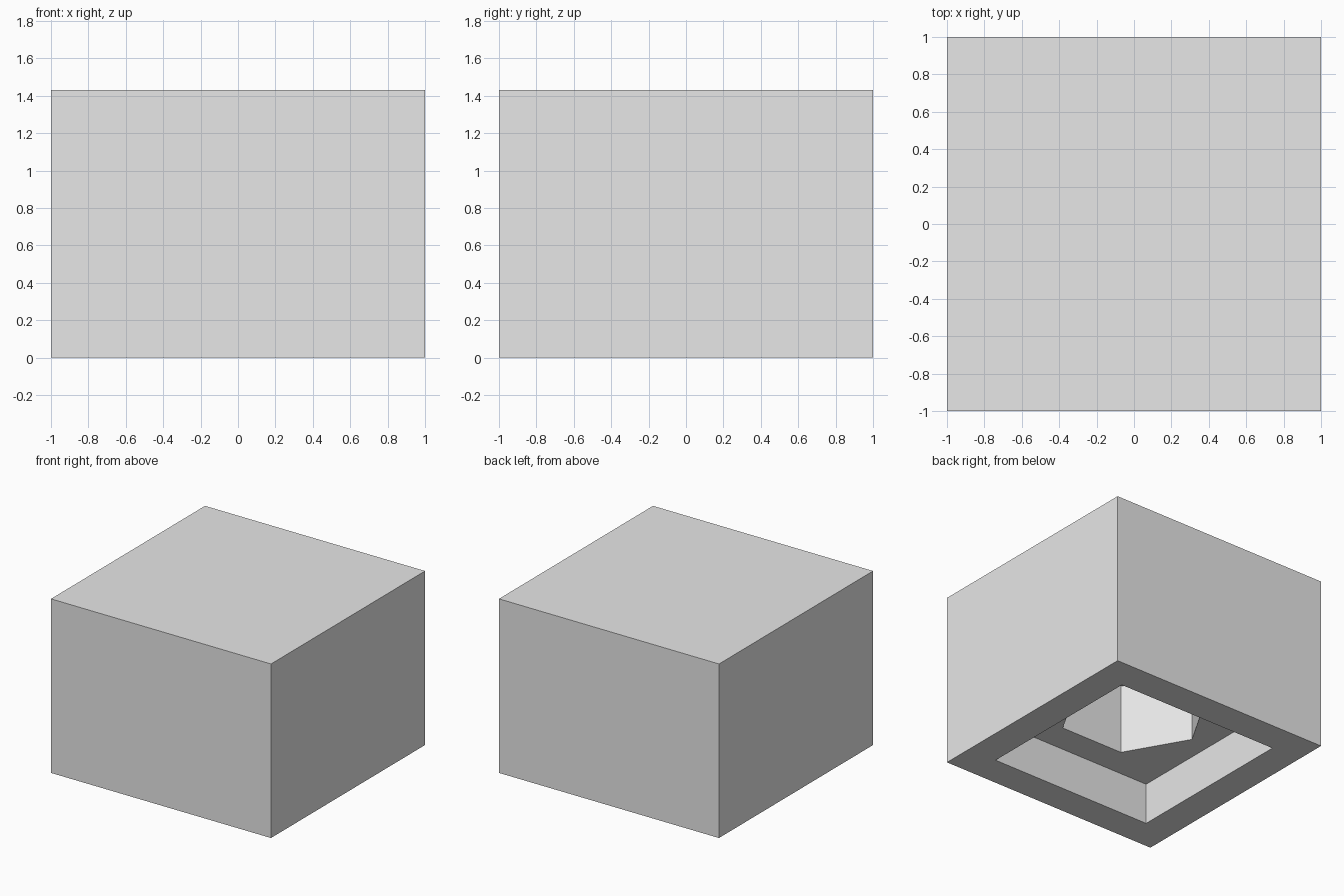
import bpy, bmesh
from math import pi
from mathutils import Matrix

old = bpy.data.objects.get("Cube")
if old:
    bpy.data.objects.remove(old)

HEIGHT = 1.43
RECESS_HALF, RECESS_TOP = 0.74, 0.34
SOCKET_RADIUS, SOCKET_TOP = 0.57, 0.915

grey = bpy.data.materials.new("light_grey")
grey.use_nodes = True
grey.diffuse_color = (0.8, 0.8, 0.8, 1)
grey.node_tree.nodes["Principled BSDF"].inputs["Base Color"].default_value = (0.8, 0.8, 0.8, 1)


def prism(name, sides, radius, bottom, top, turn=0.0):
    """Upright prism with a regular outline, made as a flat-shaded object."""
    bm = bmesh.new()
    bmesh.ops.create_cone(
        bm, cap_ends=True, segments=sides, radius1=radius, radius2=radius, depth=top - bottom,
        matrix=Matrix.Translation((0, 0, (top + bottom) / 2)) @ Matrix.Rotation(turn, 4, "Z"))
    # Put a corner exactly on the +x axis before the turn
    first = max(bm.verts, key=lambda v: (Matrix.Rotation(-turn, 3, "Z") @ v.co).x)
    local = Matrix.Rotation(-turn, 3, "Z") @ first.co
    fix = Matrix.Rotation(-pi / sides, 3, "Z") if abs(local.x - radius) > 0.001 else Matrix.Identity(3)
    bmesh.ops.transform(bm, matrix=fix.to_4x4(), verts=bm.verts)
    mesh = bpy.data.meshes.new(name)
    bm.to_mesh(mesh)
    bm.free()
    mesh.materials.append(grey)
    obj = bpy.data.objects.new(name, mesh)
    bpy.context.collection.objects.link(obj)
    return obj


# Solid block
block = prism("block", 4, 2 ** 0.5, 0, HEIGHT, pi / 4)

# Square recess in the underside, then a six-sided blind socket above it
cutters = [
    prism("recess_cutter", 4, RECESS_HALF * 2 ** 0.5, -0.2, RECESS_TOP, pi / 4),
    prism("socket_cutter", 6, SOCKET_RADIUS, 0.1, SOCKET_TOP),
]
for cutter in cutters:
    cut = block.modifiers.new(cutter.name, "BOOLEAN")
    cut.operation = "DIFFERENCE"
    cut.solver = "EXACT"
    cut.object = cutter

# Apply the cuts and drop the helpers
bpy.context.view_layer.update()
evaluated = block.evaluated_get(bpy.context.evaluated_depsgraph_get())
cut_mesh = bpy.data.meshes.new_from_object(evaluated)
block.modifiers.clear()
block.data = cut_mesh
for cutter in cutters:
    bpy.data.objects.remove(cutter)
